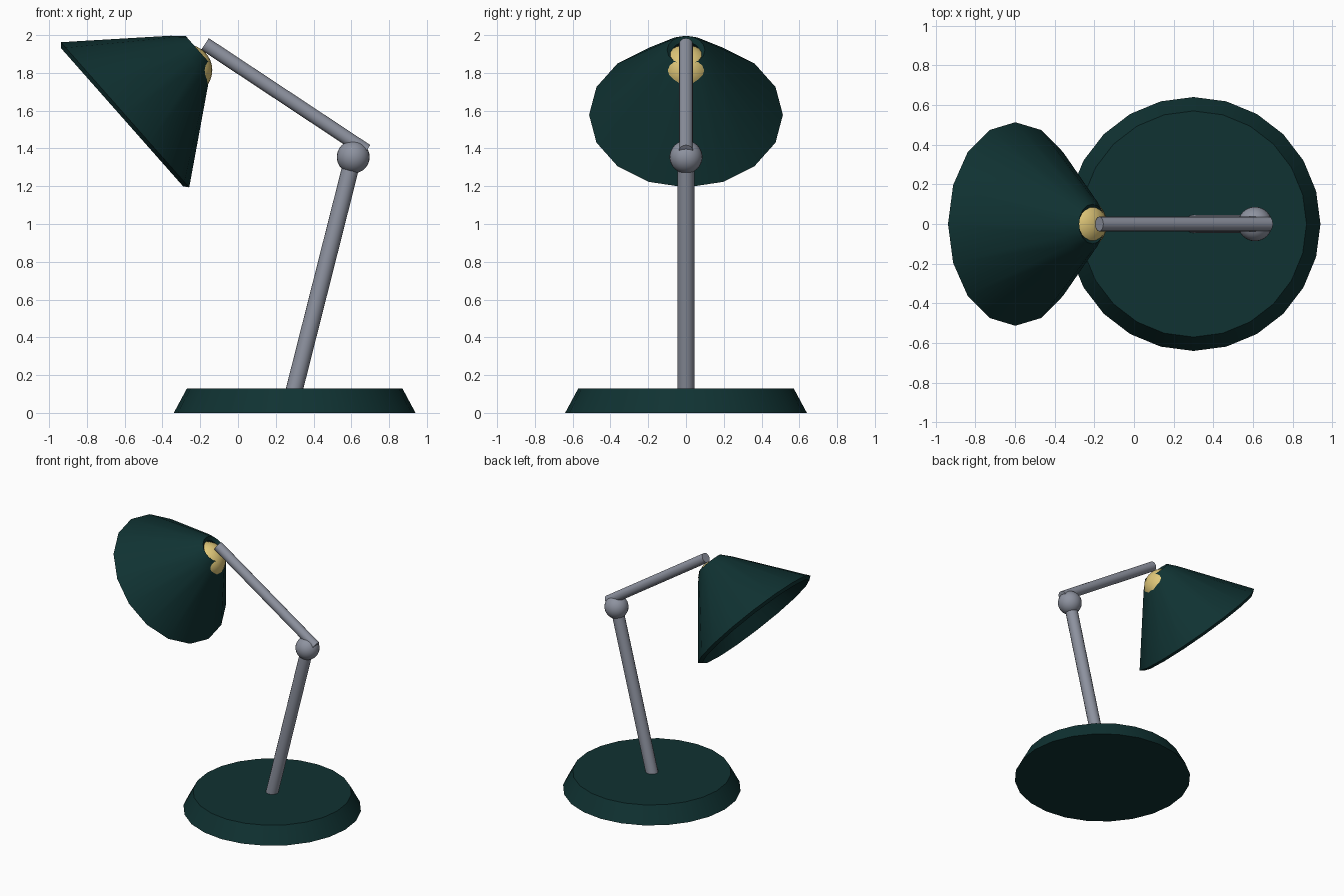
import bpy, bmesh, math
from mathutils import Vector

cube = bpy.data.objects.get("Cube")
if cube:
    bpy.data.objects.remove(cube, do_unlink=True)


def material(name, rgb):
    m = bpy.data.materials.new(name)
    m.use_nodes = True
    m.diffuse_color = (*rgb, 1)
    m.node_tree.nodes["Principled BSDF"].inputs["Base Color"].default_value = (*rgb, 1)
    return m


green = material("dark green enamel", (0.005, 0.032, 0.032))
metal = material("grey metal", (0.27, 0.29, 0.35))
glow = material("warm yellow bulb", (0.74, 0.57, 0.19))


def finish(name, mat):
    ob = bpy.context.object
    ob.name = ob.data.name = name
    ob.data.materials.append(mat)
    bpy.ops.object.shade_smooth_by_angle(angle=math.radians(30))
    return ob


def rod(name, start, end, radius):
    a, b = Vector(start), Vector(end)
    bpy.ops.mesh.primitive_cylinder_add(vertices=16, radius=radius,
                                        depth=(b - a).length, location=(a + b) / 2)
    bpy.context.object.rotation_euler = (b - a).to_track_quat('Z', 'Y').to_euler()
    return finish(name, metal)


def ball(name, centre, radius, mat):
    bpy.ops.mesh.primitive_uv_sphere_add(segments=24, ring_count=16,
                                         radius=radius, location=centre)
    return finish(name, mat)


# Weighted foot
bpy.ops.mesh.primitive_cone_add(vertices=24, radius1=0.64, radius2=0.57,
                                depth=0.13, location=(0.3, 0, 0.065))
finish("base", green)

# Jointed arm
joint = (0.61, 0, 1.355)
rod("lower_arm", (0.295, 0, 0.11), joint, 0.045)
ball("elbow_joint", joint, 0.087, metal)
rod("upper_arm", (-0.175, 0, 1.953), (0.68, 0, 1.387), 0.037)

# Hollow shade: a revolved profile of (radius, height), open at both ends
SIDES = 16
bm = bmesh.new()
rings = [[bm.verts.new((r * math.cos(math.tau * i / SIDES),
                        r * math.sin(math.tau * i / SIDES), h)) for i in range(SIDES)]
         for r, h in [(0.513, 0), (0.154, 0.458), (0.1, 0.517)]]
for low, high in zip(rings, rings[1:]):
    for i in range(SIDES):
        j = (i + 1) % SIDES
        bm.faces.new((low[i], low[j], high[j], high[i]))
mesh = bpy.data.meshes.new("lamp_shade")
bm.to_mesh(mesh)
bm.free()
shade = bpy.data.objects.new("lamp_shade", mesh)
bpy.context.collection.objects.link(shade)
shade.location = (-0.598, 0, 1.578)
shade.rotation_euler = (0, math.atan2(0.749, 0.662), 0)
wall = shade.modifiers.new("wall", 'SOLIDIFY')
wall.thickness = 0.033
wall.offset = -1
bpy.ops.object.select_all(action='DESELECT')
shade.select_set(True)
bpy.context.view_layer.objects.active = shade
bpy.ops.object.modifier_apply(modifier=wall.name)
finish("lamp_shade", green)

# Bulb seated in the neck of the shade
ball("bulb", (-0.27, 0, 1.815), 0.134, glow)
